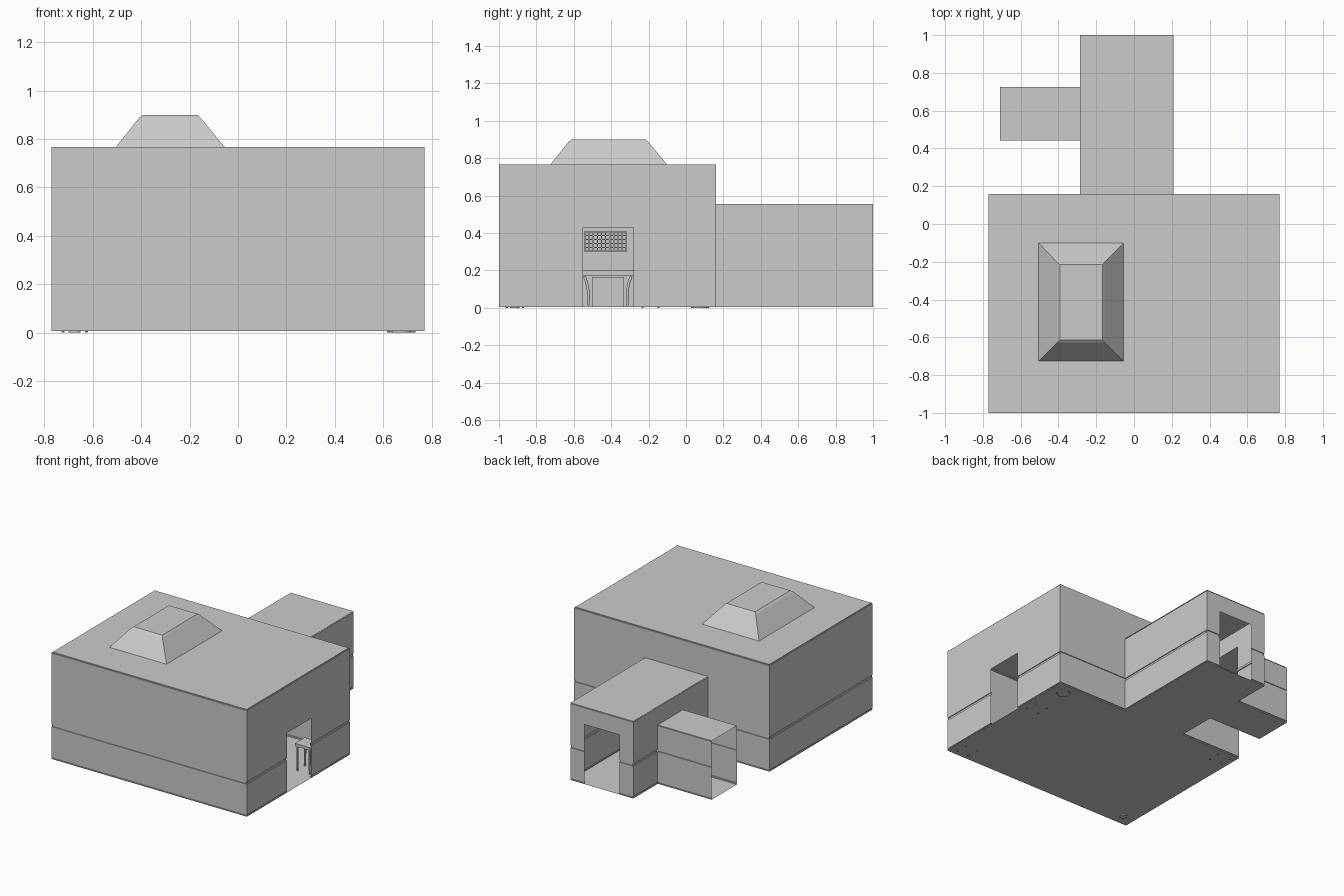
import bpy, bmesh, math

if "Cube" in bpy.data.objects:
    bpy.data.objects.remove(bpy.data.objects["Cube"])

FLOOR, CH = 0.006, 0.006   # floor height, depth of the sunk trim channels


def mesh(name, verts, faces):
    me = bpy.data.meshes.new(name)
    me.from_pydata(verts, [], faces)
    me.update()
    ob = bpy.data.objects.new(name, me)
    bpy.context.collection.objects.link(ob)
    return ob


def box(name, x0, x1, y0, y1, z0, z1):
    bm = bmesh.new()
    bmesh.ops.create_cube(bm, size=1)
    for v in bm.verts:
        v.co = ((x0 + x1) / 2 + v.co.x * (x1 - x0),
                (y0 + y1) / 2 + v.co.y * (y1 - y0),
                (z0 + z1) / 2 + v.co.z * (z1 - z0))
    me = bpy.data.meshes.new(name)
    bm.to_mesh(me)
    bm.free()
    ob = bpy.data.objects.new(name, me)
    bpy.context.collection.objects.link(ob)
    return ob


def rect(name, x0, x1, y0, y1, z):
    return mesh(name, [(x0, y0, z), (x1, y0, z), (x1, y1, z), (x0, y1, z)], [(0, 1, 2, 3)])


def rings(name, levels, cap=False):
    """Stack of rectangles (x0, x1, y0, y1, z) joined by side faces."""
    verts, faces = [], []
    for x0, x1, y0, y1, z in levels:
        verts += [(x0, y0, z), (x1, y0, z), (x1, y1, z), (x0, y1, z)]
    for k in range(len(levels) - 1):
        for i in range(4):
            j = (i + 1) % 4
            faces.append((4 * k + i, 4 * k + j, 4 * k + 4 + j, 4 * k + 4 + i))
    if cap:
        n = 4 * (len(levels) - 1)
        faces.append((n, n + 1, n + 2, n + 3))
    return mesh(name, verts, faces)


def wall_profile(h):
    """(inset, z) section with a skirting, a rail and a ceiling channel."""
    return [(0, FLOOR), (0, 0.012), (CH, 0.012), (CH, 0.018), (0, 0.018),
            (0, 0.236), (CH, 0.236), (CH, 0.252), (0, 0.252),
            (0, h - 0.006), (CH, h - 0.006), (CH, h)]


def wall(name, p0, p1, h, door=None):
    """Thin wall; the room lies left of p0 -> p1. door = (start, end, height)."""
    dx, dy = p1[0] - p0[0], p1[1] - p0[1]
    length = math.hypot(dx, dy)
    dx, dy = dx / length, dy / length
    full = wall_profile(h)
    parts = [(0, length, full)]
    if door:
        a, b, top = door
        over = [(0, top)] + [p for p in full if p[1] > top]
        parts = [(0, a, full), (a, b, over), (b, length, full)]
    verts, faces = [], []
    for a, b, prof in parts:
        if b - a < 1e-4:
            continue
        base = len(verts)
        for inset, z in prof:
            for s in (a, b):
                verts.append((p0[0] + dx * s - dy * inset, p0[1] + dy * s + dx * inset, z))
        for k in range(len(prof) - 1):
            i = base + 2 * k
            faces.append((i, i + 1, i + 3, i + 2))
    return mesh(name, verts, faces)


def lathe(name, cx, cy, profile, n=16):
    verts = [(cx + r * math.cos(2 * math.pi * i / n), cy + r * math.sin(2 * math.pi * i / n), z)
             for r, z in profile for i in range(n)]
    faces = [(k * n + i, k * n + (i + 1) % n, (k + 1) * n + (i + 1) % n, (k + 1) * n + i)
             for k in range(len(profile) - 1) for i in range(n)]
    faces += [tuple(reversed(range(n))), tuple(range(len(verts) - n, len(verts)))]
    ob = mesh(name, verts, faces)
    ob.data.shade_smooth()
    ob.data.set_sharp_from_angle(angle=math.radians(35))
    return ob


# Main hall walls
X, Y0, Y1, H = 0.77, -1.0, 0.16, 0.766
CX0, CX1, CH_TOP = -0.285, 0.21, 0.555
SX, SY0, SY1, SH = -0.71, 0.442, 0.725, 0.425
wall("hall_front_wall", (-X, Y0), (X, Y0), H)
wall("hall_right_wall", (X, Y0), (X, Y1), H, (0.45, 0.72, 0.43))
wall("hall_back_wall", (X, Y1), (-X, Y1), H, (X - 0.10, X + 0.175, 0.43))
wall("hall_left_wall", (-X, Y1), (-X, Y0), H)

# Corridor and side passage walls
wall("corridor_right_wall", (CX1, Y1), (CX1, 1), CH_TOP)
wall("corridor_end_wall", (CX1, 1), (CX0, 1), CH_TOP, (0.11, 0.385, 0.43))
wall("corridor_left_wall", (CX0, 1), (CX0, Y1), CH_TOP, (1 - SY1, 1 - SY0, SH))
wall("passage_front_wall", (SX, SY0), (CX0, SY0), SH)
wall("passage_back_wall", (CX0, SY1), (SX, SY1), SH)

# Floors and flat roofs
rect("hall_floor", -X, X, Y0, Y1, FLOOR)
rect("corridor_floor", CX0, CX1, Y1, 1, FLOOR)
rect("passage_floor", SX, CX0, SY0, SY1, FLOOR)
rect("corridor_roof", CX0, CX1, Y1, 1, CH_TOP)
rect("passage_roof", SX, CX0, SY0, SY1, SH)
sky = (-0.505, -0.055, -0.725, -0.1, H)
rings("hall_roof", [(-X + CH, X - CH, Y0 + CH, Y1 - CH, H), sky])

# Skylight over the opening in the roof
rings("skylight", [sky, (-0.408, -0.155, -0.628, -0.202, 0.888),
                   (-0.393, -0.167, -0.613, -0.215, 0.9)], cap=True)

# Desk along the left wall
box("desk_top", -0.76, -0.56, -0.69, -0.15, 0.17, 0.2)
for i, y in enumerate((-0.68, -0.18)):
    box(f"desk_side_{i}", -0.755, -0.57, y, y + 0.02, FLOOR, 0.17)

# Cabinet below the desk with a framed square panel and curved legs
box("cabinet", -0.75, -0.6, -0.5, -0.335, FLOOR, 0.165)
y0, y1, z0, z1, w = -0.475, -0.38, 0.04, 0.135, 0.008
box("panel_bottom", -0.6, -0.592, y0, y1, z0, z0 + w)
box("panel_top", -0.6, -0.592, y0, y1, z1 - w, z1)
box("panel_left", -0.6, -0.592, y0, y0 + w, z0 + w, z1 - w)
box("panel_right", -0.6, -0.592, y1 - w, y1, z0 + w, z1 - w)
for side in (-1, 1):
    cv = bpy.data.curves.new("curved_leg", 'CURVE')
    cv.dimensions = '3D'
    cv.bevel_depth, cv.bevel_resolution = 0.008, 1
    sp = cv.splines.new('POLY')
    path = [(0.105, 0.014), (0.103, 0.06), (0.106, 0.1), (0.114, 0.14), (0.125, 0.168)]
    sp.points.add(len(path) - 1)
    for pt, (d, z) in zip(sp.points, path):
        pt.co = (-0.59, -0.418 + side * d, z, 1)
    bpy.context.collection.objects.link(bpy.data.objects.new("curved_leg", cv))

# Lattice panel above the desk
for i in range(11):
    y = -0.54 + i * 0.022
    box(f"lattice_upright_{i}", -0.764, -0.756, y - 0.003, y + 0.003, 0.3, 0.41)
for i in range(6):
    z = 0.303 + i * 0.0208
    box(f"lattice_bar_{i}", -0.764, -0.756, -0.543, -0.317, z - 0.003, z + 0.003)

# Wall shelves above the lattice
for i, z in enumerate((0.465, 0.58)):
    box(f"wall_shelf_{i}", -0.769, -0.7, -0.69, -0.15, z, z + 0.01)

# Stools with four round legs, in two corners and beside the door
for k, (x, y, h) in enumerate([(0.67, -0.915, 0.16), (-0.675, 0.075, 0.16), (0.68, -0.19, 0.2)]):
    box(f"stool_seat_{k}", x - 0.06, x + 0.06, y - 0.055, y + 0.055, h - 0.02, h)
    for i in range(4):
        sx, sy = (-1, 1)[i % 2], (-1, 1)[i // 2]
        lathe(f"stool_leg_{k}_{i}", x + sx * 0.048, y + sy * 0.043,
              [(0.006, 0), (0.008, h - 0.02)], 8)

# Floor lamp and planter in the other corners
lathe("floor_lamp", -0.675, -0.915, [(0.025, 0), (0.025, 0.012), (0.006, 0.016), (0.006, 0.3),
                                     (0.045, 0.3), (0.03, 0.37)])
lathe("planter", 0.67, 0.075, [(0.045, 0), (0.06, 0.1), (0.052, 0.1), (0.05, 0.085)])
